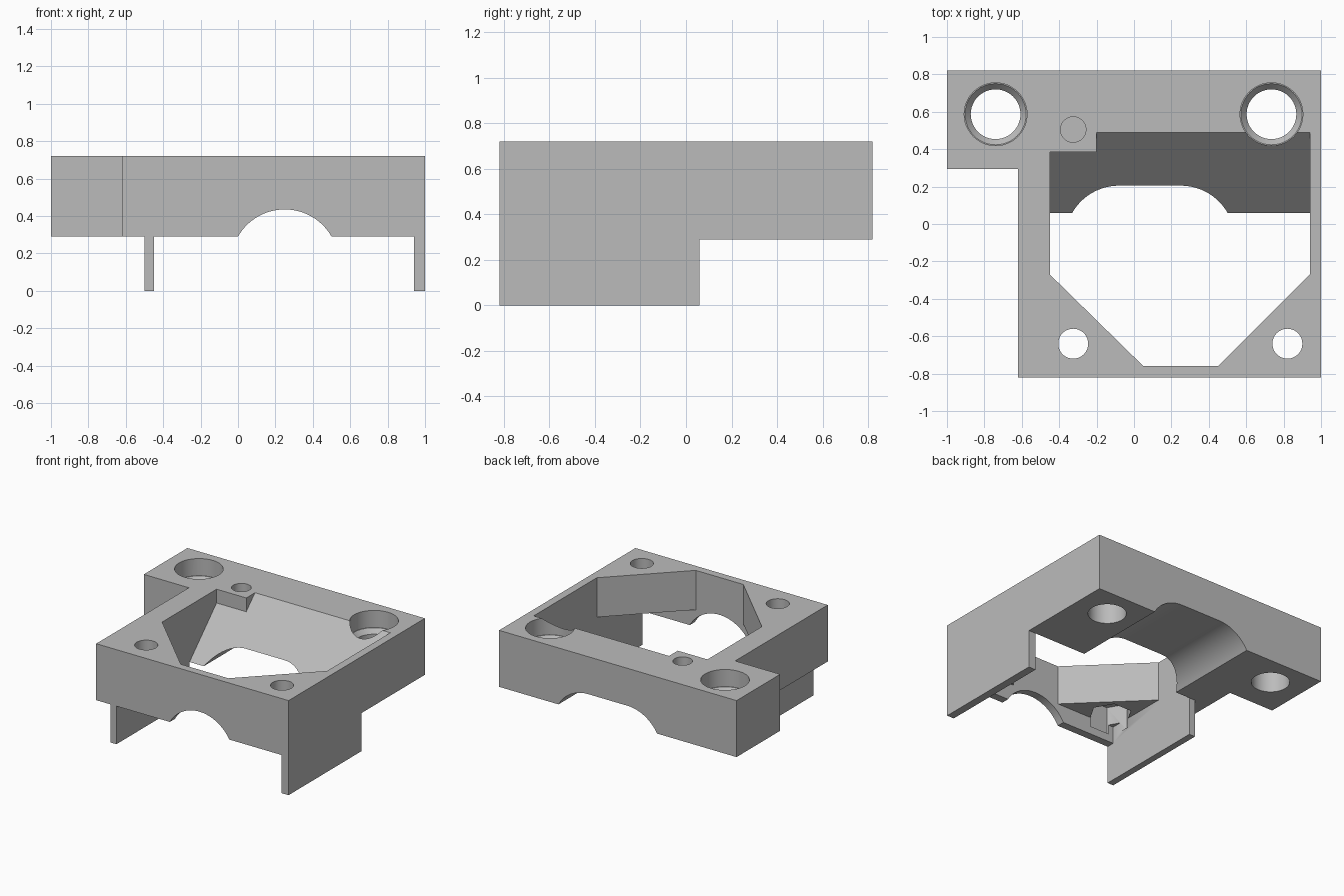
import bpy
import bmesh
import math

if "Cube" in bpy.data.objects:
    bpy.data.objects.remove(bpy.data.objects["Cube"], do_unlink=True)

BASE, TOP = 0.29, 0.72
LEFT, RIGHT, FRONT = -0.45, 0.94, -0.76   # inner walls of the pocket
SHELF = 0.42                              # underside of the corner shelves


def prism(name, points, axis, low, high):
    """Extrude a 2D outline along an axis."""
    place = {"x": lambda a, b, t: (t, a, b),
             "y": lambda a, b, t: (a, t, b),
             "z": lambda a, b, t: (a, b, t)}[axis]
    bm = bmesh.new()
    ends = [[bm.verts.new(place(a, b, t)) for a, b in points] for t in (low, high)]
    bm.faces.new(ends[0])
    bm.faces.new(ends[1])
    for i in range(len(points)):
        j = (i + 1) % len(points)
        bm.faces.new((ends[0][i], ends[0][j], ends[1][j], ends[1][i]))
    bmesh.ops.recalc_face_normals(bm, faces=bm.faces)
    mesh = bpy.data.meshes.new(name)
    bm.to_mesh(mesh)
    bm.free()
    obj = bpy.data.objects.new(name, mesh)
    bpy.context.collection.objects.link(obj)
    return obj


def box(name, x0, x1, y0, y1, z0, z1):
    return prism(name, [(x0, y0), (x1, y0), (x1, y1), (x0, y1)], "z", z0, z1)


def disc(x, y, r, sides=48, start=0.0):
    return [(x + r * math.cos(start + math.tau * i / sides),
             y + r * math.sin(start + math.tau * i / sides)) for i in range(sides)]


def combine(target, tool, operation="DIFFERENCE"):
    mod = target.modifiers.new(tool.name, "BOOLEAN")
    mod.operation = operation
    mod.solver = "EXACT"
    mod.object = tool
    bpy.context.view_layer.objects.active = target
    bpy.ops.object.modifier_apply(modifier=mod.name)
    bpy.data.objects.remove(tool, do_unlink=True)


def arch(x_left, x_right, half=0.25, rise=0.145, steps=16):
    """Channel profile: arc, flat roof between the two centres, arc."""
    r = (half ** 2 + rise ** 2) / (2 * rise)
    cz = BASE + rise - r
    a = math.asin(half / r)
    left = [(x_left - r * math.sin(a * (1 - i / steps)),
             cz + r * math.cos(a * (1 - i / steps))) for i in range(steps + 1)]
    right = [(x_right + r * math.sin(a * i / steps),
              cz + r * math.cos(a * i / steps)) for i in range(steps + 1)]
    if x_left == x_right:
        right = right[1:]
    return [(left[0][0], 0.1)] + left + right + [(right[-1][0], 0.1)]


# Body with the wider block at the back
body = prism("bracket_body", [(-0.62, -0.82), (1, -0.82), (1, 0.82), (-1, 0.82),
                              (-1, 0.295), (-0.62, 0.295)], "z", BASE, TOP)

# Pocket: hollow below the shelves, tapered opening, sloped back
combine(body, box("lower_pocket", LEFT, RIGHT, FRONT, -0.2, 0.1, SHELF))
combine(body, prism("tapered_opening",
                    [(0.05, FRONT), (0.45, FRONT), (RIGHT, -0.27), (RIGHT, -0.2),
                     (LEFT, -0.2), (LEFT, -0.27)], "z", SHELF - 0.02, 0.9))
slope = [(-0.25, 0.2), (-0.03, 0.2)]
combine(body, prism("sloped_back", slope + [(0.67, 0.9), (-0.25, 0.9)],
                    "x", -0.2, RIGHT))
combine(body, prism("sloped_back_boss", slope + [(0.385, 0.615), (0.385, 0.9), (-0.25, 0.9)],
                    "x", LEFT, -0.19))

# Arched channels in the front wall and the back block
combine(body, prism("front_arch", arch(0.25, 0.25), "y", -0.9, -0.72))
combine(body, prism("back_arch", arch(-0.08, 0.25), "y", -0.1, 0.9))

# Large stepped holes with a conical seat
for x in (-0.74, 0.735):
    combine(body, prism("rod_hole", disc(x, 0.587, 0.133), "z", 0.1, 0.9))
    seat = prism("rod_seat", disc(x, 0.587, 0.168), "z", 0.59, 0.9)
    combine(body, seat)
    cone = prism("rod_cone", disc(x, 0.587, 0.168), "z", 0.55, 0.595)
    for v in cone.data.vertices:
        if v.co.z < 0.57:
            v.co.x = x + (v.co.x - x) * 0.128 / 0.168
            v.co.y = 0.587 + (v.co.y - 0.587) * 0.128 / 0.168
    combine(body, cone)

# Front screw holes with hexagonal nut recesses below
for x in (-0.325, 0.82):
    combine(body, prism("screw_hole", disc(x, -0.64, 0.08), "z", 0.2, 0.9))
    if x < 0:
        combine(body, prism("nut_recess", disc(x, -0.64, 0.15, 6), "z", 0.35, 0.56))
    else:
        combine(body, prism("nut_recess", disc(x, -0.64, 0.15, 6), "z", 0.35, 0.56))

# Blind hole in the boss
combine(body, prism("blind_hole", disc(-0.325, 0.505, 0.068), "z", 0.45, 0.9))

# Thin side skirts
for x0, x1 in ((-0.5, LEFT), (RIGHT, 1)):
    combine(body, box("side_skirt", x0, x1, -0.82, 0.06, 0, BASE), "UNION")

# Material and shading
gray = bpy.data.materials.new("plain_gray")
gray.use_nodes = True
color = (0.5, 0.5, 0.5, 1)
gray.diffuse_color = color
gray.node_tree.nodes["Principled BSDF"].inputs["Base Color"].default_value = color
body.data.materials.clear()
body.data.materials.append(gray)
for poly in body.data.polygons:
    poly.material_index = 0
bpy.ops.object.select_all(action="DESELECT")
body.select_set(True)
bpy.context.view_layer.objects.active = body
bpy.ops.object.shade_smooth_by_angle(angle=math.radians(30))
